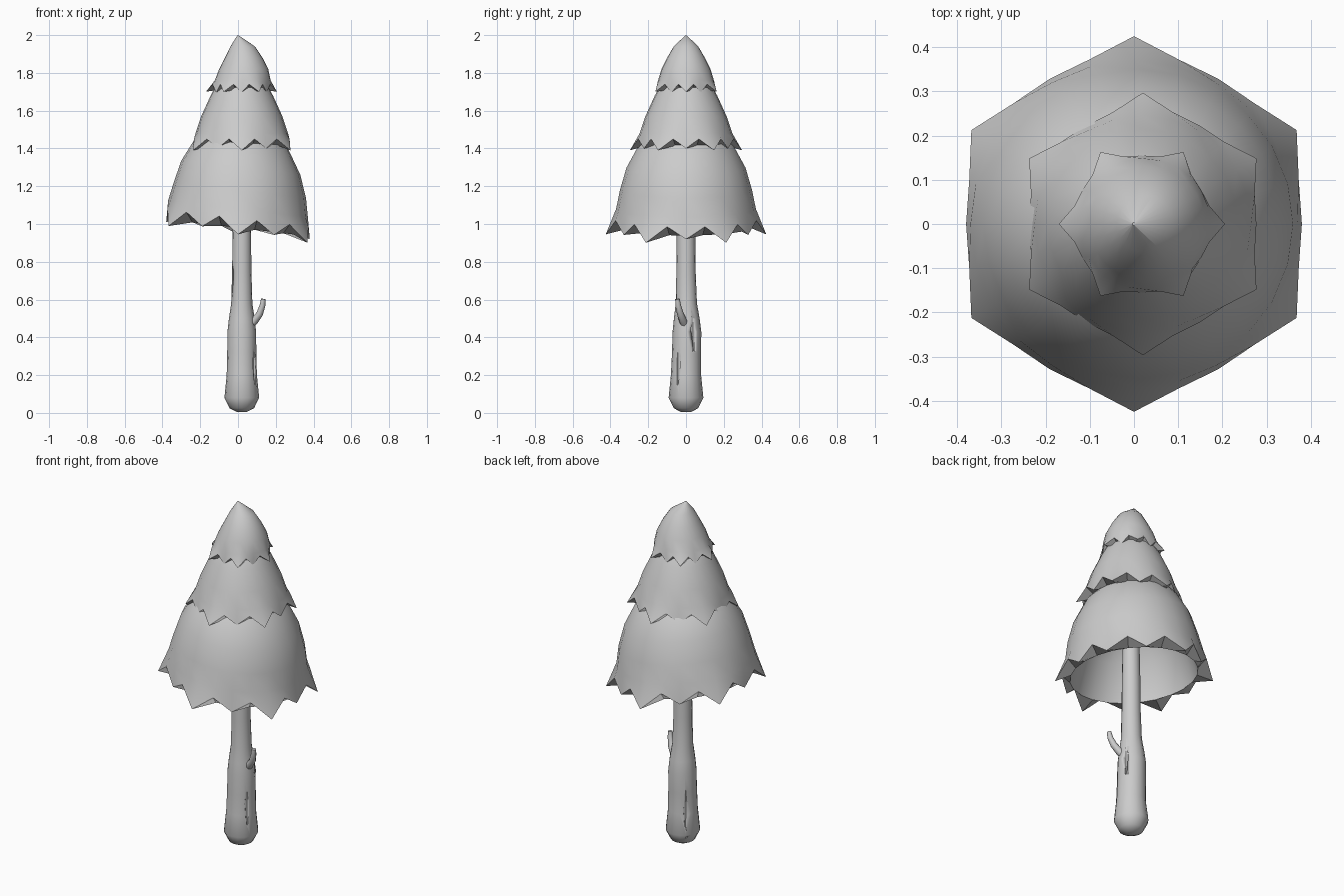
import bpy, bmesh, math
from mathutils import Vector

cube = bpy.data.objects.get("Cube")
if cube:
    bpy.data.objects.remove(cube)

grey = bpy.data.materials.new("plain_grey")
grey.use_nodes = True
grey.diffuse_color = (0.6, 0.6, 0.6, 1)
grey.node_tree.nodes["Principled BSDF"].inputs["Base Color"].default_value = (0.6, 0.6, 0.6, 1)


def loft(name, rings, angle):
    """Skin a list of equal-sized point rings and close both ends."""
    bm = bmesh.new()
    rows = [[bm.verts.new(p) for p in ring] for ring in rings]
    n = len(rows[0])
    for a, b in zip(rows, rows[1:]):
        for i in range(n):
            j = (i + 1) % n
            bm.faces.new((a[i], a[j], b[j], b[i]))
    for row in (rows[0], rows[-1]):
        centre = bm.verts.new(sum((v.co for v in row), Vector()) / n)
        for i in range(n):
            bm.faces.new((row[i], row[(i + 1) % n], centre))
    bmesh.ops.recalc_face_normals(bm, faces=bm.faces)
    mesh = bpy.data.meshes.new(name)
    bm.to_mesh(mesh)
    bm.free()
    mesh.materials.append(grey)
    ob = bpy.data.objects.new(name, mesh)
    bpy.context.collection.objects.link(ob)
    bpy.ops.object.select_all(action='DESELECT')
    ob.select_set(True)
    bpy.context.view_layer.objects.active = ob
    bpy.ops.object.shade_smooth_by_angle(angle=math.radians(angle))
    return ob


def foliage(name, profile, centre, corner, middle, valley, first, tilt, inner):
    """Dome with a jagged hexagonal rim; tooth values are (radius, height)."""
    angles = [math.radians(first + 15 * i) for i in range(24)]

    def ring(radii, heights, cx):
        pts = []
        for a, r, z in zip(angles, radii, heights):
            x = cx + r * math.cos(a)
            pts.append((x, r * math.sin(a), z - tilt * x))
        return pts

    rings = [ring([r] * 24, [z] * 24, cx) for r, z, cx in profile]
    teeth = [corner, valley, middle, valley] * 6
    rings.append(ring([t[0] for t in teeth], [t[1] for t in teeth], centre))
    # lip folding inward, then the hollow underside
    lip = middle[1] + 0.015
    depth = profile[0][1] - lip
    for r, z in ((inner, lip), (inner * 0.85, lip + depth * 0.35), (inner * 0.4, lip + depth * 0.6)):
        rings.append(ring([r] * 24, [z] * 24, centre))
    return loft(name, rings, 38)


foliage("lower_foliage",
        [(0.02, 1.6, 0.02), (0.15, 1.52, 0.02), (0.25, 1.42, 0.02), (0.315, 1.3, 0.015),
         (0.35, 1.18, 0.01), (0.37, 1.08, 0)],
        0, (0.425, 0.945), (0.38, 0.965), (0.386, 1.03), 30, 0.12, 0.34)
foliage("middle_foliage",
        [(0.02, 1.86, 0.02), (0.11, 1.78, 0.02), (0.165, 1.68, 0.02),
         (0.215, 1.57, 0.02), (0.245, 1.48, 0.02)],
        0.02, (0.297, 1.39), (0.257, 1.4), (0.262, 1.45), 30, 0, 0.22)
foliage("upper_foliage",
        [(0.004, 1.998, 0), (0.065, 1.94, 0.025), (0.1, 1.88, 0.03), (0.13, 1.82, 0.03),
         (0.148, 1.76, 0.025)],
        0.018, (0.188, 1.7), (0.155, 1.695), (0.158, 1.74), 0, 0, 0.13)


# trunk: swollen foot, narrowing above the branch
def circle(x, y, z, r, n=16):
    return [(x + r * math.cos(math.tau * i / n), y + r * math.sin(math.tau * i / n), z) for i in range(n)]


trunk = loft("trunk", [circle(0.02, y, z, r) for z, r, y in (
    (0.004, 0.025, 0), (0.025, 0.065, 0), (0.08, 0.092, 0), (0.2, 0.08, 0), (0.32, 0.077, 0.003),
    (0.43, 0.076, 0.005), (0.5, 0.068, 0.004), (0.58, 0.056, 0.002), (0.75, 0.051, 0),
    (0.95, 0.049, 0), (1.4, 0.04, 0))], 50)

# bark slits: slender spindles cut out of the trunk
for angle, low, high, radius in ((-32, 0.1, 0.43, 0.08), (30, 0.3, 0.56, 0.074),
                                 (135, 0.06, 0.38, 0.082), (200, 0.62, 0.84, 0.055)):
    a = math.radians(angle)
    x, y = 0.02 + radius * math.cos(a), radius * math.sin(a)
    mid = (low + high) / 2
    slit = loft("slit_cutter", [circle(x, y, z, r, 6) for z, r in (
        (low, 0.001), (mid, 0.013), (high, 0.001))], 30)
    slit.hide_render = True
    mod = trunk.modifiers.new("slit", 'BOOLEAN')
    mod.operation = 'DIFFERENCE'
    mod.object = slit
    bpy.ops.object.select_all(action='DESELECT')
    trunk.select_set(True)
    bpy.context.view_layer.objects.active = trunk
    bpy.ops.object.modifier_apply(modifier=mod.name)
    bpy.data.objects.remove(slit)

# small bent twig on the left side
path = [Vector(p) for p in ((0.05, 0, 0.455), (0.085, -0.015, 0.485), (0.115, -0.03, 0.525),
                            (0.13, -0.042, 0.57), (0.134, -0.045, 0.603))]
rings = []
for i, p in enumerate(path):
    way = (path[min(i + 1, 4)] - path[max(i - 1, 0)]).normalized()
    side = way.cross(Vector((0, 1, 0))).normalized()
    up = way.cross(side)
    r = 0.024 - 0.003 * i
    rings.append([p + r * (side * math.cos(math.tau * k / 8) + up * math.sin(math.tau * k / 8)) for k in range(8)])
loft("twig", rings, 50)
